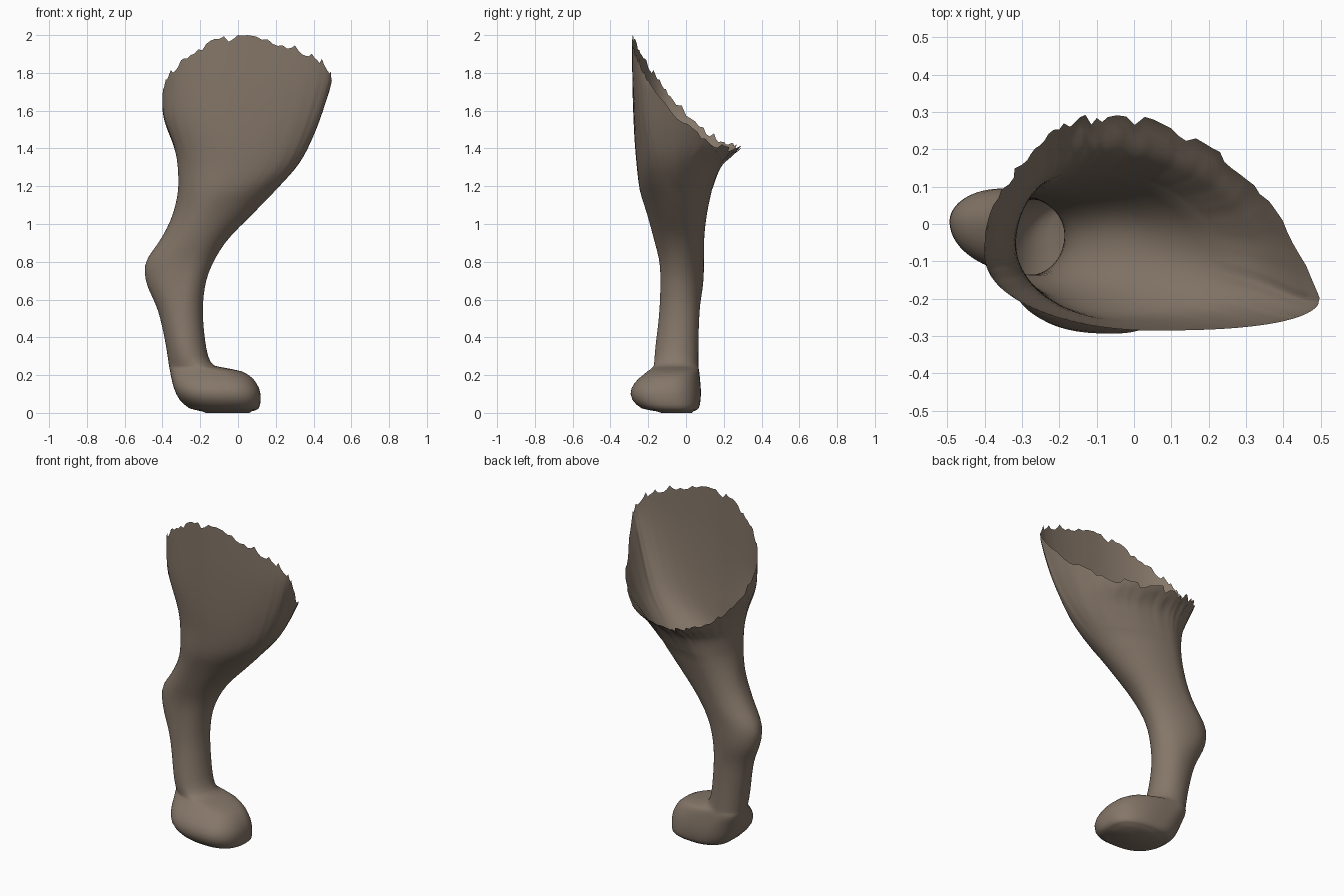
import bpy, bmesh, math, random

if "Cube" in bpy.data.objects:
    bpy.data.objects.remove(bpy.data.objects["Cube"])

random.seed(4)
COLS = 112

# Cross-sections: z, west x, (south x, south y), (east x, east y), (north x, north y)
SECTIONS = [
    (0.00, -.17, -.05, -.13, .06, -.06, -.08, .03),
    (0.025, -.26, -.05, -.24, .115, -.08, -.10, .07),
    (0.10, -.33, -.06, -.30, .122, -.10, -.15, .08),
    (0.17, -.35, -.07, -.265, .09, -.09, -.20, .075),
    (0.22, -.36, -.10, -.20, .03, -.07, -.25, .07),
    (0.25, -.365, -.22, -.17, -.13, -.05, -.26, .065),
    (0.32, -.375, -.27, -.165, -.165, -.04, -.27, .065),
    (0.55, -.425, -.29, -.14, -.187, -.03, -.30, .072),
    (0.70, -.49, -.27, -.135, -.17, -.03, -.36, .093),
    (0.78, -.498, -.26, -.137, -.14, -.03, -.36, .095),
    (0.90, -.42, -.22, -.165, -.07, -.03, -.28, .095),
    (1.05, -.345, -.15, -.205, .075, -.06, -.20, .11),
    (1.20, -.315, -.06, -.25, .22, -.09, -.14, .145),
    (1.32, -.32, .0, -.262, .325, -.12, -.08, .195),
    (1.40, -.335, .0, -.27, .37, -.14, -.07, .29),
    (1.60, -.40, .03, -.28, .45, -.18, -.07, .42),
    (1.80, -.40, .05, -.285, .50, -.19, -.07, .60),
]
# Height of the torn rim by depth: y, z
RIM = [(-.29, 2.0), (-.2, 1.84), (-.1, 1.70), (0, 1.58), (.1, 1.50), (.2, 1.43), (.3, 1.39)]


def slope(i, k):
    """Monotone tangent at section i for column k."""
    if i == 0 or i == len(SECTIONS) - 1:
        return 0.0
    a, b, c = SECTIONS[i - 1], SECTIONS[i], SECTIONS[i + 1]
    d0, d1 = (b[k] - a[k]) / (b[0] - a[0]), (c[k] - b[k]) / (c[0] - b[0])
    return 0.0 if d0 * d1 <= 0 else 2 * d0 * d1 / (d0 + d1)


def section(z):
    z = min(max(z, 0), SECTIONS[-1][0])
    i = 0
    while i < len(SECTIONS) - 2 and z > SECTIONS[i + 1][0]:
        i += 1
    a, b = SECTIONS[i], SECTIONS[i + 1]
    h = b[0] - a[0]
    t = (z - a[0]) / h
    return [(2*t**3 - 3*t*t + 1) * a[k] + (t**3 - 2*t*t + t) * h * slope(i, k)
            + (3*t*t - 2*t**3) * b[k] + (t**3 - t*t) * h * slope(i + 1, k) for k in range(1, 8)]


def point(z, ang):
    """Point on the outline at height z: four superellipse quarters joined."""
    xw, xs, ys, xe, ye, xn, yn = section(z)
    yw = ys + min(.62 * (yn - ys), .2)
    c, s = math.cos(ang), math.sin(ang)
    px, py = (xe, ye) if c >= 0 else (xw, yw)
    qx, qy = (xn, yn) if s >= 0 else (xs, ys)
    boxy = z < .24 or (z > 1.2 and c > 0 and s < 0)
    e = 2 / (2.5 if boxy else 2.0)
    return (qx + (px - qx) * abs(c) ** e, py + (qy - py) * abs(s) ** e)


def rim_height(x, y):
    y = min(max(y, RIM[0][0]), RIM[-1][0])
    for (y0, z0), (y1, z1) in zip(RIM, RIM[1:]):
        if y <= y1:
            return z0 + (z1 - z0) * (y - y0) / (y1 - y0) - .15 * max(x, 0)


def solve_rim(ang):
    lo, hi = 1.2, 2.0
    for _ in range(24):
        mid = (lo + hi) / 2
        if mid < rim_height(*point(mid, ang)):
            lo = mid
        else:
            hi = mid
    return lo


fur = bpy.data.materials.new("brown_hide")
fur.diffuse_color = (0.235, 0.183, 0.14, 1)
fur.use_nodes = True
fur.node_tree.nodes["Principled BSDF"].inputs["Base Color"].default_value = fur.diffuse_color

# Leg shell: closed paw, hock, open thigh with a torn rim
angles = [2 * math.pi * i / COLS for i in range(COLS)]
rims = [min(2.0, solve_rim(a) + random.uniform(-.018, .018)) for a in angles]
rims[COLS * 3 // 4] = 2.0
low = [0, .008, .016, .025, .045, .07, .1, .13, .155, .18, .2, .22, .232, .242, .25, .27, .3]
low += [.34 + .04 * i for i in range(22)]
UP = 14
bm = bmesh.new()
rows = []
for z in low:
    rows.append([bm.verts.new((*point(z, a), z)) for a in angles])
for j in range(1, UP + 1):
    row = []
    for a, top in zip(angles, rims):
        z = low[-1] + (top - low[-1]) * j / UP
        row.append(bm.verts.new((*point(z, a), z)))
    rows.append(row)
for r0, r1 in zip(rows, rows[1:]):
    for i in range(COLS):
        k = (i + 1) % COLS
        bm.faces.new((r0[i], r0[k], r1[k], r1[i]))
bm.faces.new(rows[0][::-1])

# Soften the joins between sections, keeping rim and sole in place
inner = [v for row in rows[3:-2] for v in row]
for _ in range(3):
    bmesh.ops.smooth_vert(bm, verts=inner, factor=.5, use_axis_x=True, use_axis_y=True, use_axis_z=False)

mesh = bpy.data.meshes.new("hind_leg")
bm.to_mesh(mesh)
bm.free()
mesh.materials.append(fur)
for p in mesh.polygons:
    p.use_smooth = True
leg = bpy.data.objects.new("hind_leg", mesh)
bpy.context.collection.objects.link(leg)
